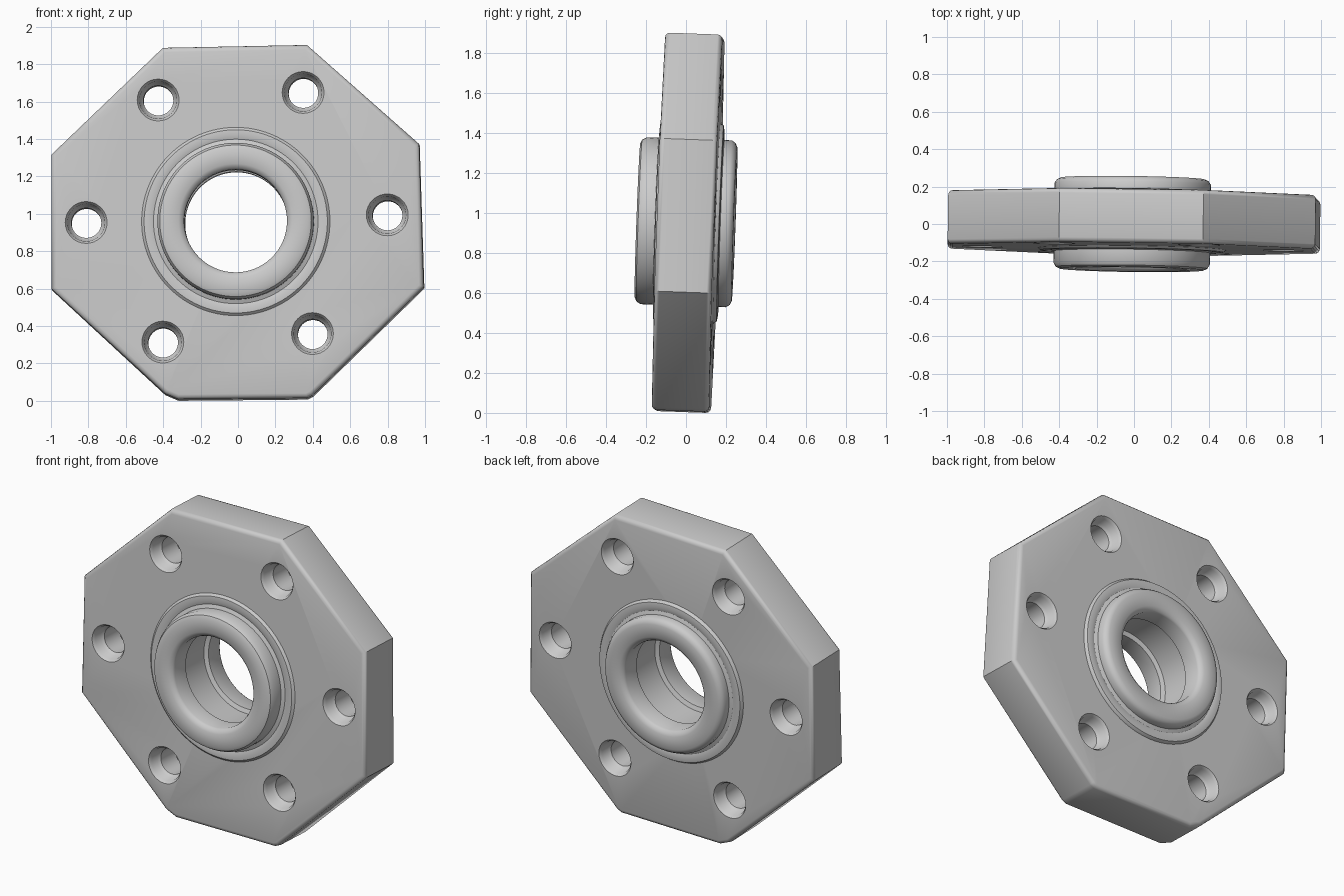
import bpy, bmesh, math
from mathutils import Matrix, Vector

if "Cube" in bpy.data.objects:
    bpy.data.objects.remove(bpy.data.objects["Cube"], do_unlink=True)

CENTRE = Vector((-0.01, 0.0, 0.95))

grey = bpy.data.materials.new("light_grey")
grey.use_nodes = True
grey.diffuse_color = (0.6, 0.6, 0.6, 1)
grey.node_tree.nodes["Principled BSDF"].inputs["Base Color"].default_value = (0.6, 0.6, 0.6, 1)


def add_object(name, bm):
    bmesh.ops.recalc_face_normals(bm, faces=bm.faces)
    mesh = bpy.data.meshes.new(name)
    bm.to_mesh(mesh)
    bm.free()
    mesh.materials.append(grey)
    obj = bpy.data.objects.new(name, mesh)
    bpy.context.collection.objects.link(obj)
    return obj


def lathe(name, profile, x, z, steps):
    """Spin a closed (radius, y) profile about the y direction."""
    bm = bmesh.new()
    rings = []
    for i in range(steps):
        a = 2 * math.pi * i / steps
        rings.append([bm.verts.new((x + r * math.cos(a), y, z + r * math.sin(a)))
                      for r, y in profile])
    n = len(profile)
    for i in range(steps):
        a, b = rings[i], rings[(i + 1) % steps]
        for j in range(n):
            k = (j + 1) % n
            bm.faces.new((a[j], a[k], b[k], b[j]))
    bmesh.ops.remove_doubles(bm, verts=bm.verts, dist=1e-5)
    return add_object(name, bm)


def cut(target, cutter):
    mod = target.modifiers.new("cut", "BOOLEAN")
    mod.operation = "DIFFERENCE"
    mod.solver = "EXACT"
    mod.object = cutter
    bpy.context.view_layer.objects.active = target
    bpy.ops.object.modifier_apply(modifier=mod.name)
    bpy.data.objects.remove(cutter, do_unlink=True)


# Eight-sided flange plate with rounded rims
FRONT, BACK = -0.133, 0.155
outline = [(-0.40, 1.88), (0.37, 1.895), (0.97, 1.365), (0.995, 0.60), (0.40, 0.02),
           (0.37, 0.006), (-0.32, 0.0), (-0.39, 0.03), (-0.995, 0.59), (-0.995, 1.31)]
bm = bmesh.new()
front = [bm.verts.new((x, FRONT, z)) for x, z in outline]
back = [bm.verts.new((x, BACK, z)) for x, z in outline]
bm.faces.new(front)
bm.faces.new(back[::-1])
for i in range(len(outline)):
    j = (i + 1) % len(outline)
    bm.faces.new((front[i], back[i], back[j], front[j]))
rims = [e for e in bm.edges if abs(e.verts[0].co.y - e.verts[1].co.y) < 1e-4]
bmesh.ops.bevel(bm, geom=rims, offset=0.025, segments=3, profile=0.5, affect="EDGES")
plate = add_object("flange_plate", bm)

# Opening for the hub
cut(plate, lathe("hub_cutter", [(0, -0.5), (0.37, -0.5), (0.37, 0.5), (0, 0.5)],
                 CENTRE.x, CENTRE.z, 64))

# Bolt holes, countersunk on both sides
bolt_holes = [(-0.425, 1.60), (0.35, 1.64), (0.80, 0.985),
              (0.40, 0.35), (-0.40, 0.305), (-0.81, 0.945)]
half = [(0, 0.3), (0.112, 0.3), (0.112, 0.144), (0.100, 0.128), (0.094, 0.085), (0.08, 0.07)]
mid = (FRONT + BACK) / 2
sink = [(r, y + mid) for r, y in half] + [(r, mid - y) for r, y in reversed(half)]
for x, z in bolt_holes:
    cut(plate, lathe("bolt_cutter", sink, x, z, 32))

# Hub: raised collar on both sides, weld lip, and a grooved bore
hub_profile = [
    (0.275, -0.215), (0.282, -0.228), (0.305, -0.243), (0.385, -0.243), (0.405, -0.234),
    (0.418, -0.212), (0.418, -0.150), (0.440, -0.141), (0.462, -0.148), (0.490, -0.146),
    (0.512, -0.125), (0.505, 0.120), (0.505, 0.150), (0.490, 0.172), (0.462, 0.176),
    (0.440, 0.170), (0.418, 0.178), (0.418, 0.215), (0.405, 0.234), (0.385, 0.243),
    (0.305, 0.243), (0.282, 0.228), (0.275, 0.215),
    (0.275, 0.11), (0.300, 0.10), (0.300, -0.10), (0.275, -0.11)]
hub = lathe("bearing_hub", hub_profile, CENTRE.x, CENTRE.z, 96)

# Slight lean of the whole part, then smooth shading
lean = (Matrix.Translation(CENTRE) @ Matrix.Rotation(-0.036, 4, "X")
        @ Matrix.Rotation(-0.014, 4, "Z") @ Matrix.Translation(-CENTRE))
parts = [plate, hub]
for obj in parts:
    obj.data.transform(lean)
low = min(v.co.z for v in plate.data.vertices)
for obj in parts:
    obj.data.transform(Matrix.Translation((0, 0, -low)))
    bpy.ops.object.select_all(action="DESELECT")
    obj.select_set(True)
    bpy.context.view_layer.objects.active = obj
    bpy.ops.object.shade_smooth_by_angle(angle=math.radians(35))
